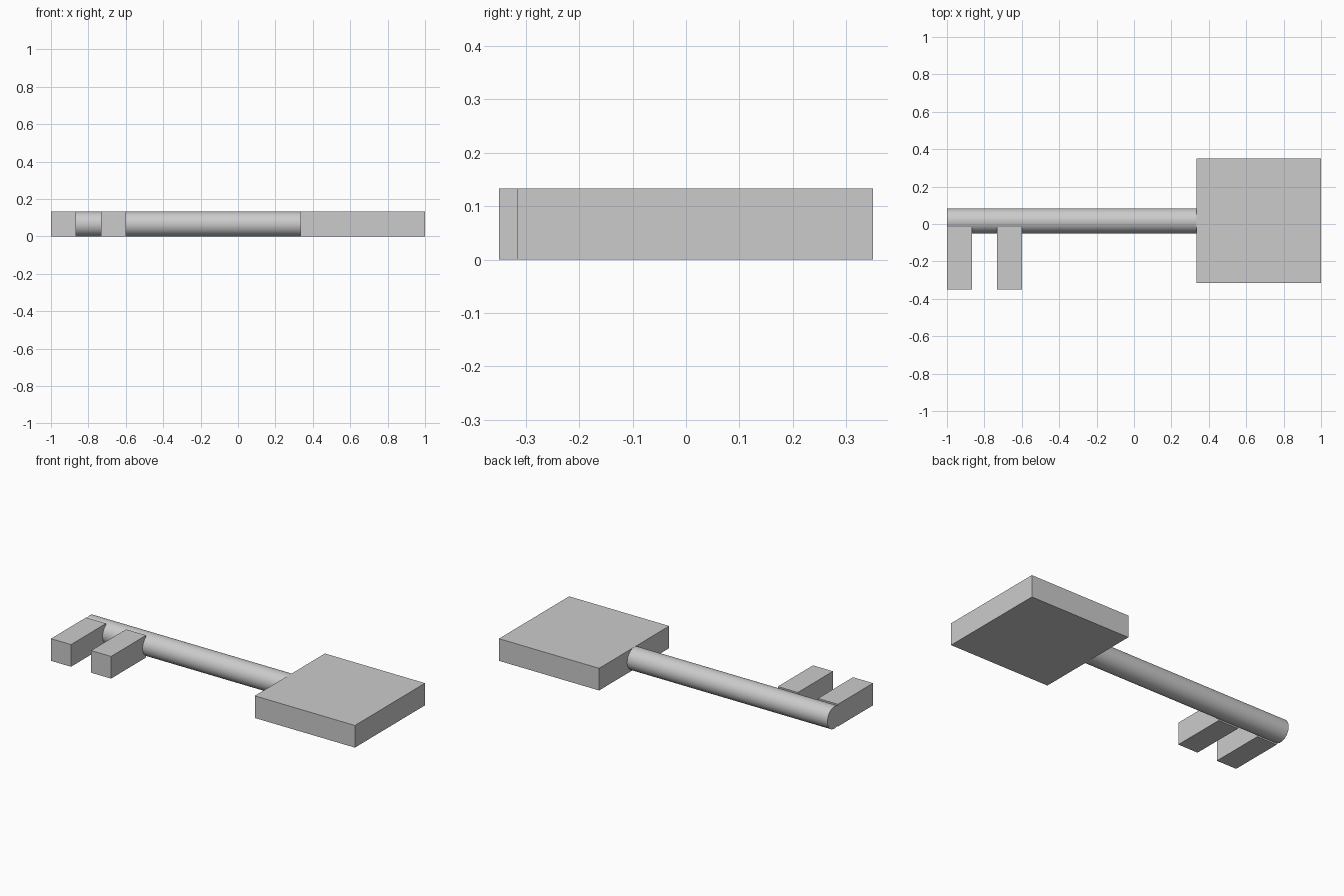
import bpy
from math import radians, pi

if "Cube" in bpy.data.objects:
    bpy.data.objects.remove(bpy.data.objects["Cube"])

T = 0.1333          # key thickness
SHAFT_Y = 0.0167    # shaft centre line


def box(name, x0, x1, y0, y1):
    bpy.ops.mesh.primitive_cube_add(
        size=1, location=((x0 + x1) / 2, (y0 + y1) / 2, T / 2))
    obj = bpy.context.object
    obj.name = name
    obj.scale = (x1 - x0, y1 - y0, T)
    bpy.ops.object.transform_apply(location=False, rotation=False, scale=True)
    return obj


# Square bow (handle)
box("bow", 0.3333, 1.0, -0.3167, 0.35)

# Round shaft along x
bpy.ops.mesh.primitive_cylinder_add(
    vertices=64, radius=T / 2, depth=1.3333,
    location=(-0.3333, SHAFT_Y, T / 2), rotation=(0, pi / 2, 0))
bpy.context.object.name = "shaft"
bpy.ops.object.shade_smooth_by_angle(angle=radians(30))

# Two teeth, sunk into the shaft
for i, x in enumerate((-1.0, -0.7333)):
    box(f"tooth_{i + 1}", x, x + T, -0.35, -0.0167)
